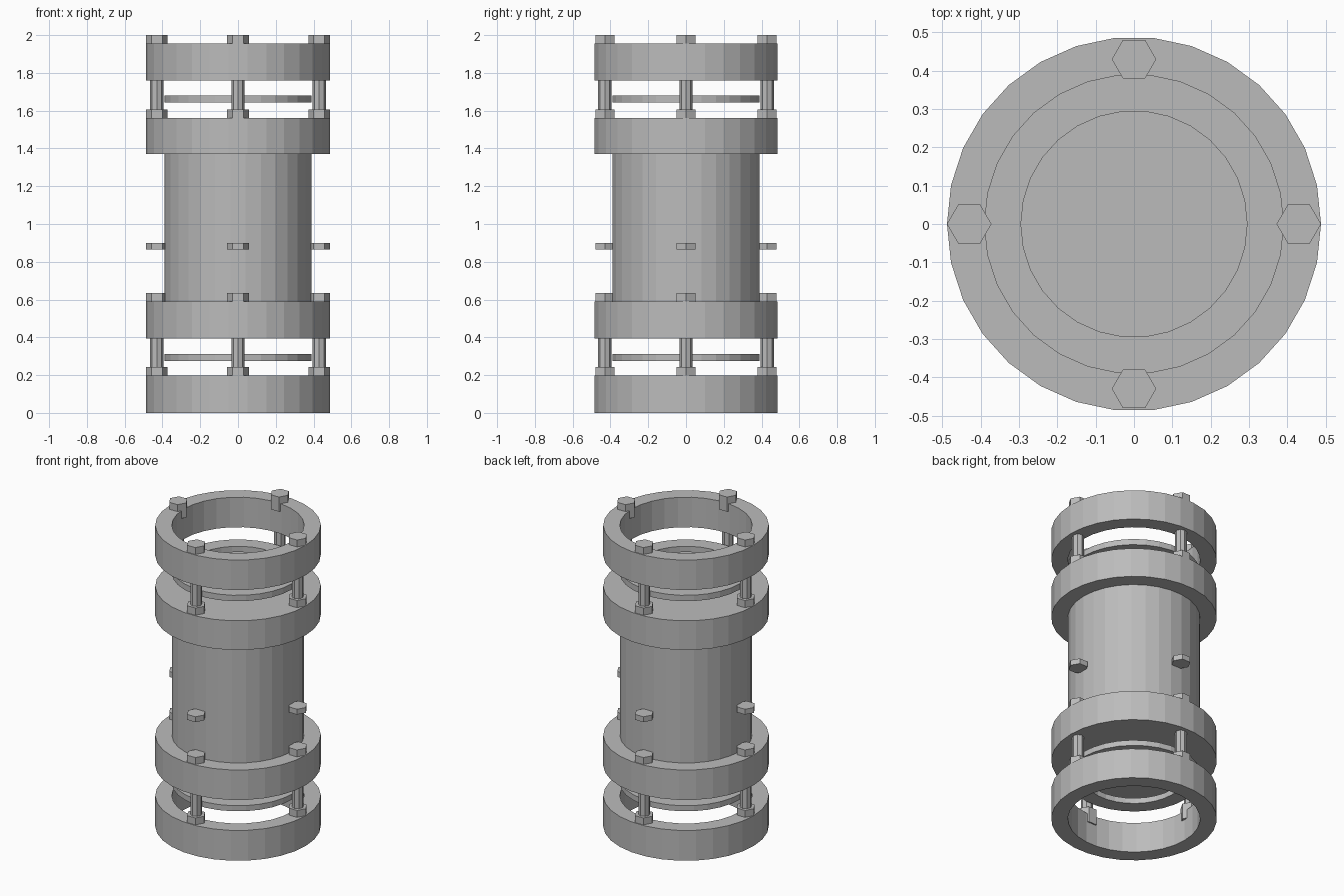
import bpy, bmesh, math
from mathutils import Matrix

cube = bpy.data.objects.get("Cube")
if cube:
    bpy.data.objects.remove(cube, do_unlink=True)

# One plain grey for everything
grey = bpy.data.materials.new("plain grey")
grey.use_nodes = True
colour = (0.5, 0.5, 0.5, 1)
grey.diffuse_color = colour
grey.node_tree.nodes["Principled BSDF"].inputs["Base Color"].default_value = colour

SIDES = 30
OUTER, BORE, GASKET_BORE = 0.488, 0.39, 0.295
BOLT_CIRCLE = 0.43


def finish(name, bm):
    bmesh.ops.recalc_face_normals(bm, faces=bm.faces)
    mesh = bpy.data.meshes.new(name)
    bm.to_mesh(mesh)
    bm.free()
    mesh.materials.append(grey)
    obj = bpy.data.objects.new(name, mesh)
    bpy.context.collection.objects.link(obj)
    return obj


def add_prism(bm, radius, sides, low, high, x=0, y=0):
    """Upright closed prism with a corner on the +x axis."""
    ends = []
    for z in (low, high):
        ends.append([bm.verts.new((x + radius * math.cos(math.tau * i / sides),
                                   y + radius * math.sin(math.tau * i / sides), z))
                     for i in range(sides)])
    bm.faces.new(ends[0][::-1])
    bm.faces.new(ends[1])
    for i in range(sides):
        j = (i + 1) % sides
        bm.faces.new((ends[0][i], ends[0][j], ends[1][j], ends[1][i]))


def ring(name, outer, inner, low, high):
    """Rectangular section swept round the z axis."""
    bm = bmesh.new()
    section = [(inner, low), (outer, low), (outer, high), (inner, high)]
    loops = []
    for i in range(SIDES):
        turn = Matrix.Rotation(math.tau * i / SIDES, 3, 'Z')
        loops.append([bm.verts.new(turn @ bm.verts.new((r, 0, z)).co) for r, z in section])
    bmesh.ops.delete(bm, geom=[v for v in bm.verts if v not in
                               {w for loop in loops for w in loop}], context='VERTS')
    for i in range(SIDES):
        a, b = loops[i], loops[(i + 1) % SIDES]
        for k in range(4):
            m = (k + 1) % 4
            bm.faces.new((a[k], b[k], b[m], a[m]))
    return finish(name, bm)


def four_around(name, radius, sides, low, high):
    """The same small prism at four places on the bolt circle."""
    bm = bmesh.new()
    for dx, dy in ((1, 0), (0, 1), (-1, 0), (0, -1)):
        add_prism(bm, radius, sides, low, high, BOLT_CIRCLE * dx, BOLT_CIRCLE * dy)
    return finish(name, bm)


# Solid body, flush with the outer faces of its two flanges
bm = bmesh.new()
add_prism(bm, BORE, SIDES, 0.395, 1.56)
finish("body", bm)

# Flange rings
ring("bottom_ring", OUTER, BORE, 0, 0.197)
ring("lower_flange", OUTER, BORE, 0.395, 0.59)
ring("upper_flange", OUTER, BORE, 1.37, 1.56)
ring("top_ring", OUTER, BORE, 1.76, 1.955)

# Floating gaskets
ring("lower_gasket", BORE, GASKET_BORE, 0.276, 0.312)
ring("upper_gasket", BORE, GASKET_BORE, 1.642, 1.68)

# Bolts: heads sunk into the rings, shafts across the gaps, loose nuts mid-body
HEX = 0.058
four_around("top_bolt_heads", HEX, 6, 1.905, 2.0)
four_around("top_bolt_shafts", 0.035, 8, 1.57, 1.94)
four_around("top_nuts", HEX, 6, 1.5, 1.607)
four_around("loose_nuts", HEX, 6, 0.865, 0.9)
four_around("lower_bolt_heads", HEX, 6, 0.54, 0.635)
four_around("lower_bolt_shafts", 0.035, 8, 0.15, 0.58)
four_around("bottom_nuts", HEX, 6, 0.14, 0.242)
